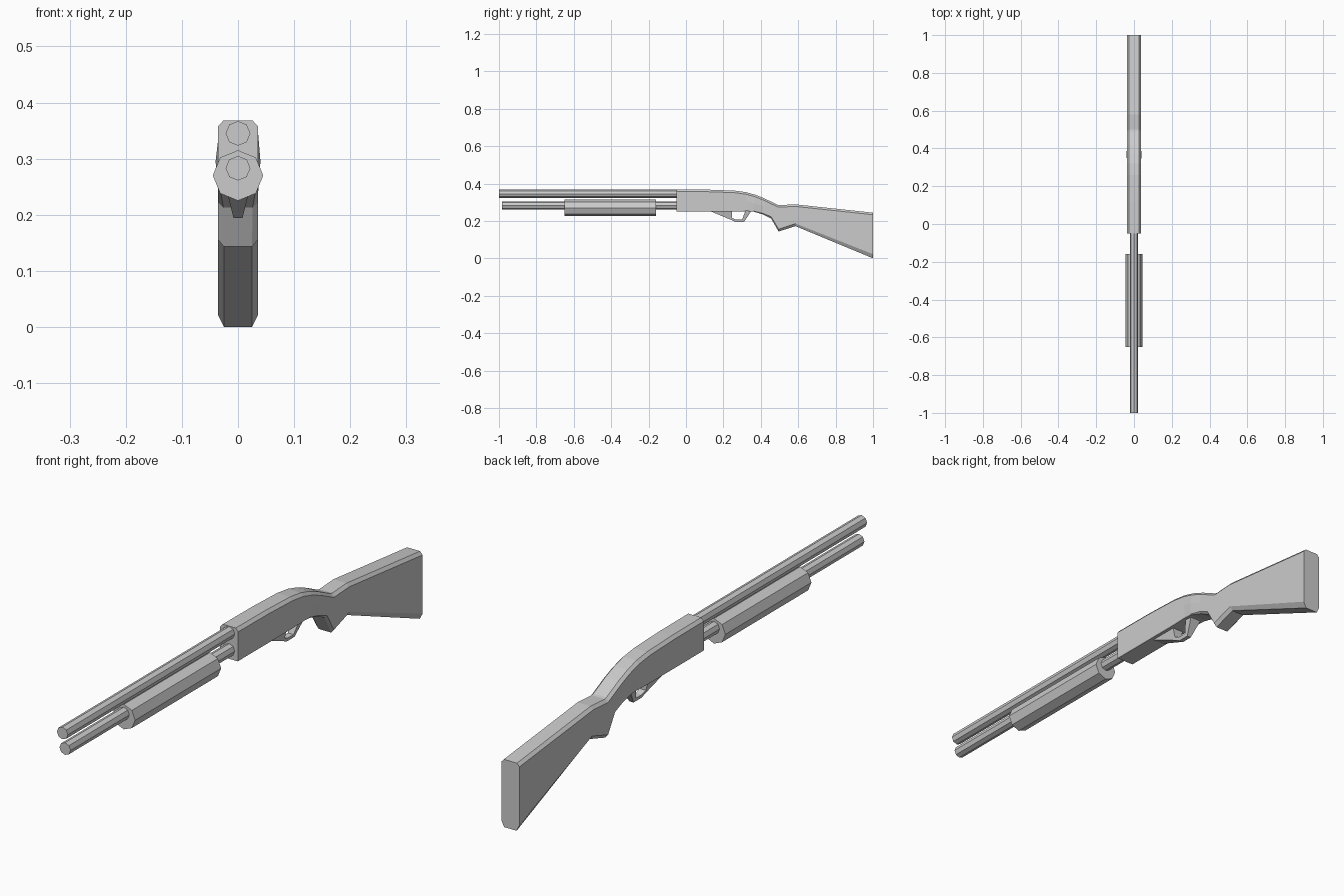
import bpy
import bmesh
import math
from mathutils import Matrix

if "Cube" in bpy.data.objects:
    bpy.data.objects.remove(bpy.data.objects["Cube"])


def finish(name, bm):
    bmesh.ops.recalc_face_normals(bm, faces=bm.faces)
    mesh = bpy.data.meshes.new(name)
    bm.to_mesh(mesh)
    bm.free()
    ob = bpy.data.objects.new(name, mesh)
    bpy.context.collection.objects.link(ob)
    return ob


def loft(name, rings):
    """Skin a row of closed cross-sections and cap both ends."""
    bm = bmesh.new()
    rows = [[bm.verts.new(p) for p in ring] for ring in rings]
    n = len(rows[0])
    for a, b in zip(rows, rows[1:]):
        for i in range(n):
            j = (i + 1) % n
            bm.faces.new((a[i], a[j], b[j], b[i]))
    bm.faces.new(rows[0])
    bm.faces.new(rows[-1])
    return finish(name, bm)


def tube(name, radius, z, y0, y1):
    """Octagonal rod along y with corners on the axes."""
    bm = bmesh.new()
    mat = Matrix.Translation((0, (y0 + y1) / 2, z)) @ Matrix.Rotation(math.pi / 2, 4, 'X')
    bmesh.ops.create_cone(bm, cap_ends=True, segments=8, radius1=radius,
                          radius2=radius, depth=y1 - y0, matrix=mat)
    return finish(name, bm)


# Barrel, magazine tube and pump grip
tube("barrel", 0.022, 0.345, -1.0, -0.04)
tube("magazine_tube", 0.022, 0.283, -0.985, -0.04)
tube("pump_grip", 0.045, 0.27, -0.65, -0.16)

# Receiver and stock: top y, z, bottom y, z, bottom half width, bottom chamfer, side half width
HALF, TOP_HALF, TOP_CHAMFER = 0.036, 0.026, 0.011
stations = [
    (-0.05, 0.368, -0.05, 0.250, 0.034, 0.003, HALF),
    (0.12, 0.367, 0.12, 0.250, 0.034, 0.003, HALF),
    (0.26, 0.362, 0.26, 0.250, 0.034, 0.003, HALF),
    (0.32, 0.354, 0.33, 0.252, 0.034, 0.003, HALF),
    (0.37, 0.340, 0.36, 0.250, 0.034, 0.003, 0.040),
    (0.42, 0.320, 0.41, 0.235, 0.030, 0.006, HALF),
    (0.49, 0.286, 0.455, 0.213, 0.026, 0.010, HALF),
    (0.50, 0.284, 0.495, 0.143, 0.025, 0.013, HALF),
    (0.58, 0.289, 0.585, 0.172, 0.025, 0.014, HALF),
    (1.00, 0.244, 1.00, 0.000, 0.025, 0.022, HALF),
]
rings = []
for ty, tz, by, bz, bw, bc, side in stations:
    right = [(TOP_HALF, ty, tz), (HALF, ty, tz - TOP_CHAMFER),
             (side, (ty + by) / 2, (tz + bz) / 2),
             (HALF, by, bz + bc), (bw, by, bz)]
    rings.append(right + [(-x, y, z) for x, y, z in reversed(right)])
loft("receiver_and_stock", rings)

# Trigger guard: strip between outer and inner outline, narrower at the bottom
outer = [(0.13, 0.252), (0.24, 0.206), (0.265, 0.194), (0.31, 0.194), (0.35, 0.255)]
inner = [(0.247, 0.255), (0.247, 0.215), (0.268, 0.207), (0.300, 0.207), (0.318, 0.255)]


def guard_width(z):
    return 0.008 + (z - 0.194) * 0.25


rings = []
for (oy, oz), (iy, iz) in zip(outer, inner):
    wo, wi = guard_width(oz), guard_width(iz)
    rings.append([(wo, oy, oz), (wi, iy, iz), (-wi, iy, iz), (-wo, oy, oz)])
loft("trigger_guard", rings)
